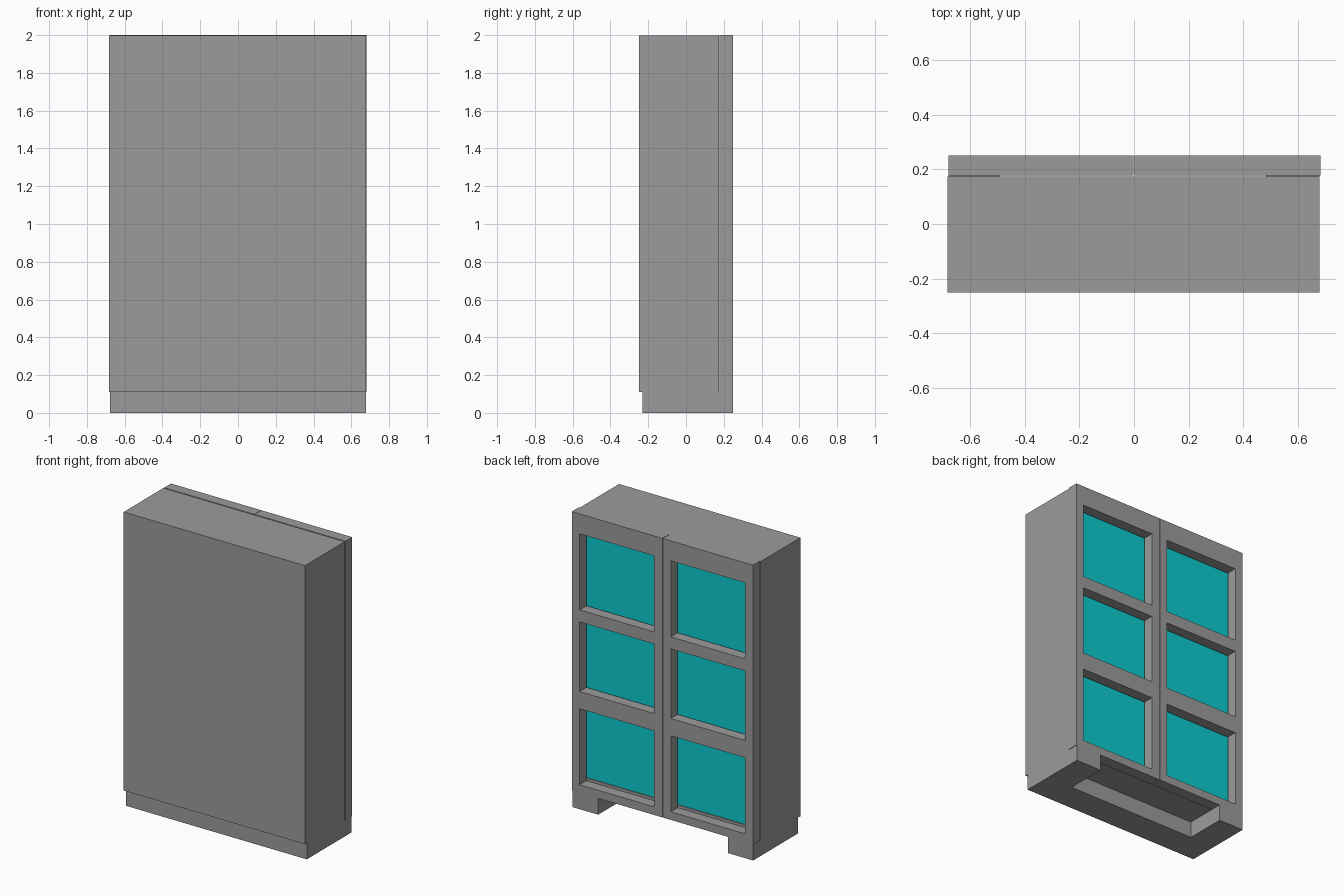
import bpy
import bmesh

old = bpy.data.objects.get("Cube")
if old:
    bpy.data.objects.remove(old, do_unlink=True)


def material(name, colour):
    mat = bpy.data.materials.new(name)
    mat.use_nodes = True
    mat.diffuse_color = colour
    mat.node_tree.nodes["Principled BSDF"].inputs["Base Color"].default_value = colour
    return mat


GREY = material("grey", (0.33, 0.33, 0.33, 1))
TEAL = material("teal", (0.004, 0.6, 0.63, 1))


def finish(bm, name, mat):
    bmesh.ops.recalc_face_normals(bm, faces=bm.faces)
    mesh = bpy.data.meshes.new(name)
    bm.to_mesh(mesh)
    bm.free()
    mesh.materials.append(mat)
    obj = bpy.data.objects.new(name, mesh)
    bpy.context.collection.objects.link(obj)
    return obj


def extrude(bm, offset):
    geom = bmesh.ops.extrude_face_region(bm, geom=bm.faces[:])["geom"]
    verts = [v for v in geom if isinstance(v, bmesh.types.BMVert)]
    bmesh.ops.translate(bm, verts=verts, vec=offset)


def box(name, xs, ys, zs, mat=GREY):
    bm = bmesh.new()
    corners = [(xs[0], ys[0]), (xs[1], ys[0]), (xs[1], ys[1]), (xs[0], ys[1])]
    bm.faces.new([bm.verts.new((x, y, zs[0])) for x, y in corners])
    extrude(bm, (0, 0, zs[1] - zs[0]))
    return finish(bm, name, mat)


def door(name, xs, zs, back, front):
    """Lattice of bars; every odd cell is a window opening."""
    bm = bmesh.new()
    grid = [[bm.verts.new((x, back, z)) for z in zs] for x in xs]
    for i in range(len(xs) - 1):
        for j in range(len(zs) - 1):
            if i % 2 and j % 2:
                continue
            bm.faces.new((grid[i][j], grid[i + 1][j],
                          grid[i + 1][j + 1], grid[i][j + 1]))
    extrude(bm, (0, front - back, 0))
    return finish(bm, name, GREY)


# Main dimensions
LEFT, RIGHT = 0.677, -0.682
FRONT, BACK = -0.25, 0.174
FLOOR, TOP = 0.11, 1.997
WALL = 0.03

# Plinth: a U outline with a toe recess
outline = [(-0.678, -0.23), (0.677, -0.23), (0.677, 0.25), (0.483, 0.25),
           (0.483, -0.03), (-0.49, -0.03), (-0.49, 0.25), (-0.678, 0.25)]
bm = bmesh.new()
bm.faces.new([bm.verts.new((x, y, 0)) for x, y in outline])
extrude(bm, (0, 0, FLOOR))
finish(bm, "plinth", GREY)

# Carcass panels
box("closed_panel", (RIGHT, LEFT), (FRONT, FRONT + WALL), (FLOOR, TOP))
inner = (FRONT + WALL, BACK)
box("left_side", (LEFT - WALL, LEFT), inner, (FLOOR, TOP))
box("right_side", (RIGHT, RIGHT + WALL), inner, (FLOOR, TOP))
span = (RIGHT + WALL, LEFT - WALL)
box("top_board", span, inner, (TOP - WALL, TOP))
box("bottom_board", span, inner, (FLOOR, 0.182))

# Teal pane behind the doors
box("glass_pane", span, (0.15, 0.167), (0.182, TOP - WALL), TEAL)

# Paired doors with three openings each
rows = [0.11, 0.165, 0.68, 0.797, 1.268, 1.35, 1.865, 2.0]
door("left_door", [0.0015, 0.063, 0.622, 0.681], rows, 0.177, 0.25)
door("right_door", [-0.677, -0.618, -0.061, -0.0015], rows, 0.177, 0.25)
